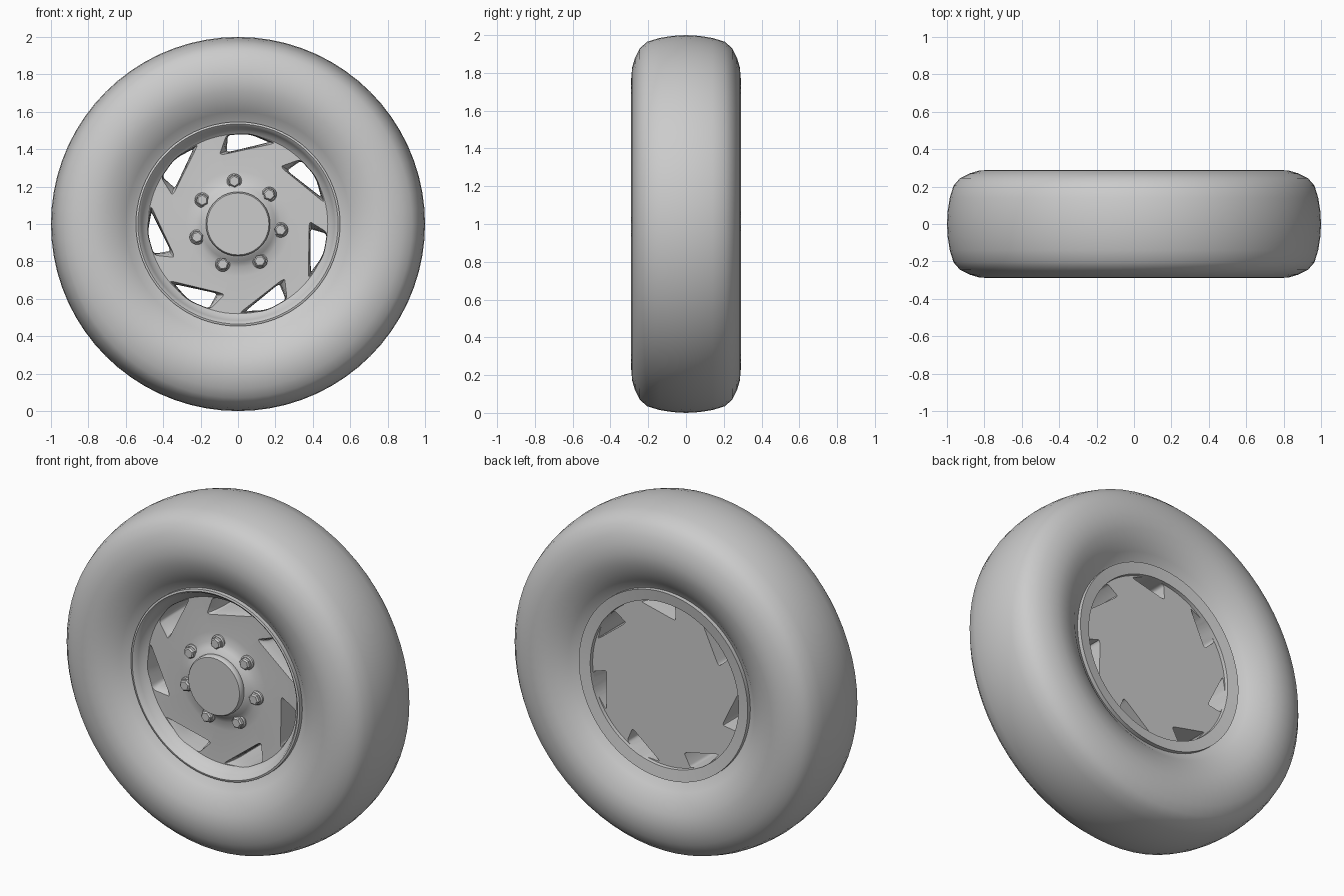
import bpy, bmesh, math
from mathutils import Vector, Matrix

if "Cube" in bpy.data.objects:
    bpy.data.objects.remove(bpy.data.objects["Cube"], do_unlink=True)

GREY = (0.6, 0.6, 0.6, 1)
mat = bpy.data.materials.new("grey")
mat.use_nodes = True
mat.diffuse_color = GREY
mat.node_tree.nodes["Principled BSDF"].inputs["Base Color"].default_value = GREY

COUNT = 7
STEP = math.tau / COUNT
CENTRE = Vector((0, 0, 1))


def finish(name, bm, angle=35):
    bmesh.ops.recalc_face_normals(bm, faces=bm.faces)
    mesh = bpy.data.meshes.new(name)
    bm.to_mesh(mesh)
    bm.free()
    mesh.materials.append(mat)
    obj = bpy.data.objects.new(name, mesh)
    bpy.context.collection.objects.link(obj)
    obj.location = CENTRE
    smooth(obj, angle)
    return obj


def smooth(obj, angle):
    bpy.ops.object.select_all(action="DESELECT")
    obj.select_set(True)
    bpy.context.view_layer.objects.active = obj
    bpy.ops.object.shade_smooth_by_angle(angle=math.radians(angle))


def loft(bm, rings, closed=False):
    """Skin matching rings of points; cap the ends, or join them if closed."""
    loops = [[bm.verts.new(p) for p in ring] for ring in rings]
    pairs = list(zip(loops, loops[1:])) + ([(loops[-1], loops[0])] if closed else [])
    for a, b in pairs:
        for i in range(len(a)):
            j = (i + 1) % len(a)
            bm.faces.new((a[i], a[j], b[j], b[i]))
    if not closed:
        bm.faces.new(loops[0])
        bm.faces.new(loops[-1])


def circle(r, y, n):
    return [(r * math.cos(math.tau * i / n), y, r * math.sin(math.tau * i / n)) for i in range(n)]


def turned(name, profile, n, closed=False, angle=35):
    bm = bmesh.new()
    loft(bm, [circle(r, y, n) for r, y in profile], closed)
    return finish(name, bm, angle)


def rounded(points, amount):
    """Round the corners of a polygon with short quadratic curves."""
    out = []
    for i, p in enumerate(points):
        p, a, b = Vector(p), Vector(points[i - 1]), Vector(points[(i + 1) % len(points)])
        start, end = p.lerp(a, amount[i]), p.lerp(b, amount[i])
        for k in range(6):
            t = k / 5
            out.append(start.lerp(p, t).lerp(p.lerp(end, t), t))
    return out


# Tyre: one sidewall profile mirrored to the other side
side = [(0.53, 0.18), (0.56, 0.19), (0.60, 0.225), (0.65, 0.255), (0.71, 0.28), (0.77, 0.29),
        (0.83, 0.285), (0.88, 0.27), (0.93, 0.245), (0.965, 0.205), (0.985, 0.14), (0.996, 0.07)]
tyre_profile = [(r, -y) for r, y in side] + [(1.0, 0)] + [(r, y) for r, y in reversed(side)]
turned("tyre", tyre_profile, 72, closed=True, angle=60)

# Wheel disc with raised hub, dished face and outer lip
wheel = turned("wheel_disc", [
    (0.165, -0.19), (0.18, -0.185), (0.20, -0.165), (0.23, -0.15), (0.28, -0.145),
    (0.48, -0.145), (0.50, -0.16), (0.515, -0.185), (0.525, -0.205), (0.535, -0.213), (0.546, -0.21),
    (0.546, 0.21), (0.48, 0.20), (0.478, 0.18)], 84)

# Swept triangular vent openings, tapering from front to back
front_shape = rounded([(-0.062, 0.477), (0.07, 0.485), (0.2, 0.432), (-0.1, 0.367)], (0.2, 0.4, 0.1, 0.13))
back_shape = rounded([(-0.055, 0.475), (0.06, 0.482), (0.165, 0.437), (-0.06, 0.383)], (0.2, 0.4, 0.1, 0.13))
bm = bmesh.new()
for k in range(COUNT):
    turn = Matrix.Rotation(k * STEP, 4, "Y")
    rings = []
    for y, t in ((-0.2, -0.5), (-0.145, 0), (-0.125, 0.45), (-0.09, 0.8), (-0.04, 1), (0.3, 1)):
        flat = [f.lerp(b, t) for f, b in zip(front_shape, back_shape)]
        rings.append([turn @ Vector((p.x, y, p.y)) for p in flat])
    loft(bm, rings)
cutter = finish("vent_cutter", bm)
cutter.hide_render = True
cut = wheel.modifiers.new("vents", "BOOLEAN")
cut.operation = "DIFFERENCE"
cut.solver = "EXACT"
cut.object = cutter
bpy.context.view_layer.objects.active = wheel
bpy.ops.object.modifier_apply(modifier=cut.name)
bpy.data.objects.remove(cutter, do_unlink=True)
smooth(wheel, 35)

# Hub cap
turned("hub_cap", [(0.16, -0.15), (0.172, -0.19), (0.172, -0.212), (0.165, -0.222)], 48)

# Wheel nuts: round washer under a chamfered hexagonal head
for k in range(COUNT):
    a = math.radians(94.9) + k * STEP
    for name, profile, n in (
            ("nut_washer", [(0.04, -0.13), (0.04, -0.157), (0.034, -0.163)], 20),
            ("wheel_nut", [(0.034, -0.14), (0.034, -0.178), (0.026, -0.186)], 6)):
        part = turned(f"{name}_{k + 1}", profile, n, angle=25)
        part.location = CENTRE + Vector((0.23 * math.cos(a), 0, 0.23 * math.sin(a)))
        part.rotation_euler.y = -a
